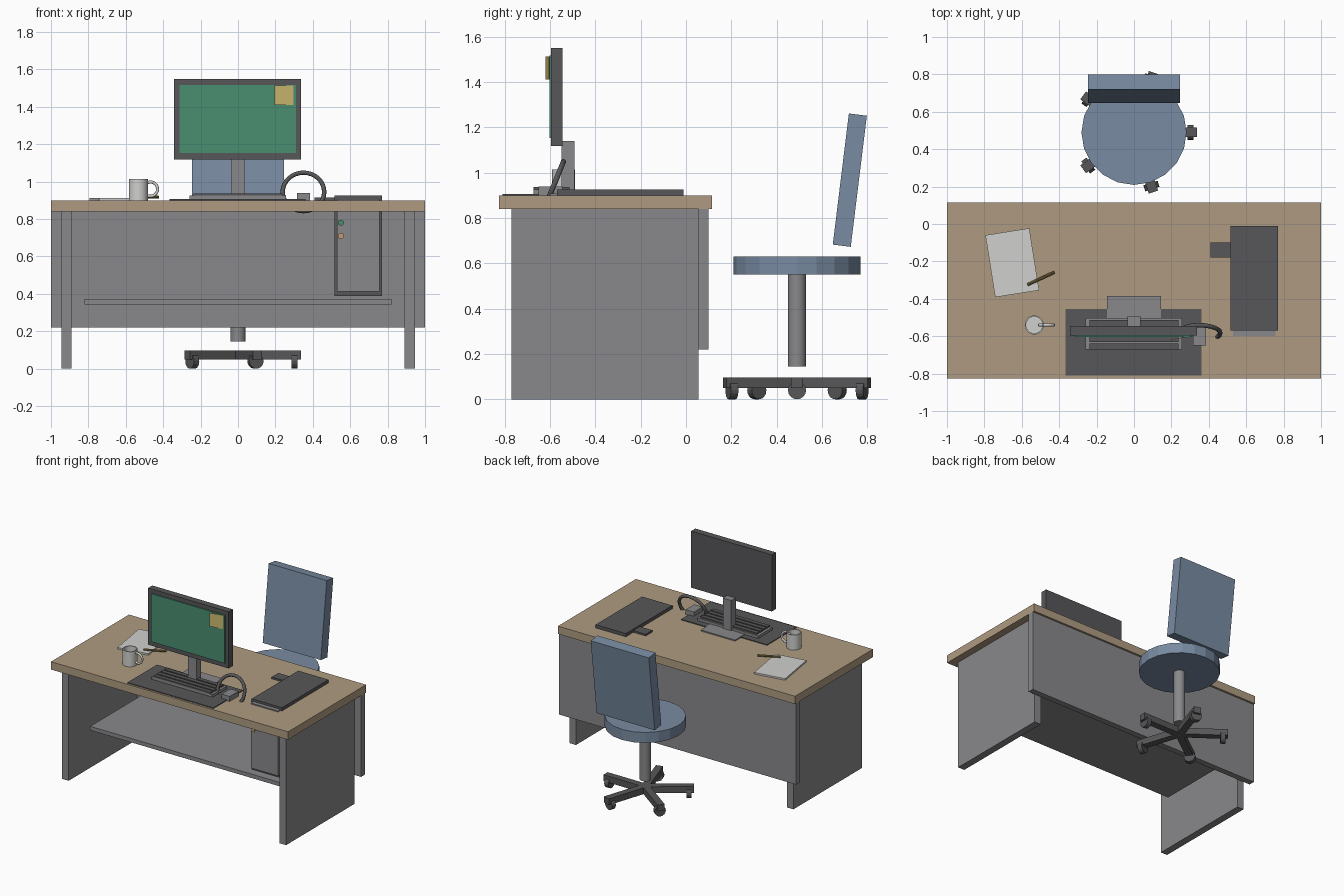
import bpy, bmesh, math
from mathutils import Matrix, Vector

if "Cube" in bpy.data.objects:
    bpy.data.objects.remove(bpy.data.objects["Cube"], do_unlink=True)


def material(name, rgb):
    m = bpy.data.materials.new(name)
    m.use_nodes = True
    m.diffuse_color = (*rgb, 1)
    m.node_tree.nodes["Principled BSDF"].inputs["Base Color"].default_value = (*rgb, 1)
    return m


WOOD = material("wood", (0.43, 0.33, 0.22))
GRAY = material("gray metal", (0.25, 0.25, 0.26))
DARK = material("dark plastic", (0.095, 0.095, 0.1))
BLUE = material("blue fabric", (0.19, 0.26, 0.36))
GREEN = material("green screen", (0.065, 0.27, 0.16))
YELLOW = material("yellow paper", (0.6, 0.48, 0.16))
WHITE = material("white", (0.63, 0.63, 0.61))
OLIVE = material("pencil olive", (0.23, 0.18, 0.06))
ORANGE = material("orange light", (0.55, 0.32, 0.17))


def finish(name, bm, mat, smooth=False):
    mesh = bpy.data.meshes.new(name)
    bmesh.ops.recalc_face_normals(bm, faces=bm.faces)
    bm.to_mesh(mesh)
    bm.free()
    mesh.materials.append(mat)
    ob = bpy.data.objects.new(name, mesh)
    bpy.context.collection.objects.link(ob)
    if smooth:
        bpy.ops.object.select_all(action='DESELECT')
        ob.select_set(True)
        bpy.context.view_layer.objects.active = ob
        bpy.ops.object.shade_smooth_by_angle(angle=math.radians(40))
    return ob


def turned_box(name, center, size, mat, angle=0, axis='Z'):
    bm = bmesh.new()
    place = Matrix.Translation(center) @ Matrix.Rotation(math.radians(angle), 4, axis)
    bmesh.ops.create_cube(bm, size=1, matrix=place @ Matrix.Diagonal((*size, 1)))
    return finish(name, bm, mat)


def box(name, x, y, z, mat):
    center = [(a + b) / 2 for a, b in (x, y, z)]
    return turned_box(name, center, [b - a for a, b in (x, y, z)], mat)


def cylinder(name, center, radius, depth, mat, sides, direction=(0, 0, 1), smooth=False):
    bm = bmesh.new()
    turn = Vector(direction).to_track_quat('Z', 'Y').to_matrix().to_4x4()
    bmesh.ops.create_cone(bm, cap_ends=True, segments=sides, radius1=radius, radius2=radius,
                          depth=depth, matrix=Matrix.Translation(center) @ turn)
    return finish(name, bm, mat, smooth)


def ring(name, center, major, minor, mat, tilt):
    """Torus standing in the xz plane, leaned back by tilt degrees."""
    bm = bmesh.new()
    place = Matrix.Translation(center) @ Matrix.Rotation(math.radians(90 - tilt), 4, 'X')
    n, k = 32, 10
    rows = []
    for i in range(n):
        a = math.tau * i / n
        rows.append([])
        for j in range(k):
            b = math.tau * j / k
            r = major + minor * math.cos(b)
            rows[i].append(bm.verts.new(place @ Vector((r * math.cos(a), r * math.sin(a), minor * math.sin(b)))))
    for i in range(n):
        p, q = rows[i], rows[(i + 1) % n]
        for j in range(k):
            bm.faces.new((p[j], q[j], q[(j + 1) % k], p[(j + 1) % k]))
    return finish(name, bm, mat, True)


# Desk
TOP = 0.9
box("desk_top", (-1, 1), (-0.825, 0.115), (0.84, TOP), WOOD)
for side, s in (("left", 1), ("right", -1)):
    box(f"{side}_side_panel", sorted((s * 0.89, s * 0.945)), (-0.77, 0.055), (0, 0.84), GRAY)
box("modesty_panel", (-1, 1), (0.055, 0.1), (0.22, 0.84), GRAY)
box("shelf", (-0.82, 0.82), (-0.61, 0.055), (0.343, 0.373), GRAY)

# Computer tower, passing up through the desk
box("tower_case", (0.515, 0.77), (-0.57, -0.01), (0.388, 0.925), DARK)
box("tower_front", (0.53, 0.757), (-0.6, -0.57), (0.412, 0.908), GRAY)
for name, z, mat in (("green_button", 0.78, GREEN), ("orange_button", 0.71, ORANGE)):
    cylinder(name, (0.55, -0.603, z), 0.016, 0.012, mat, 16, (0, -1, 0))
box("tower_plug", (0.41, 0.515), (-0.18, -0.1), (TOP, 0.914), DARK)

# Monitor
box("monitor_case", (-0.342, 0.338), (-0.595, -0.545), (1.118, 1.55), DARK)
box("screen", (-0.312, 0.31), (-0.603, -0.595), (1.152, 1.518), GREEN)
turned_box("sticky_note", (0.246, -0.611, 1.462), (0.103, 0.003, 0.103), YELLOW, 9)
box("monitor_column", (-0.035, 0.035), (-0.55, -0.493), (TOP, 1.14), GRAY)
box("monitor_foot", (-0.145, 0.145), (-0.62, -0.385), (TOP, 0.909), GRAY)

# Desk mat, keyboard, mouse and cable
box("desk_mat", (-0.365, 0.36), (-0.81, -0.455), (TOP, 0.906), DARK)
box("keyboard", (-0.258, 0.256), (-0.672, -0.502), (0.906, 0.926), GRAY)
for i in range(4):
    y = -0.672 + i * 0.042
    box(f"key_row_{i + 1}", (-0.238, 0.238), (y, y + 0.032), (0.926, 0.937), DARK)
box("mouse", (0.315, 0.385), (-0.65, -0.545), (TOP, 0.938), GRAY)
ring("cable_loop", (0.35, -0.583, 0.945), 0.111, 0.012, DARK, 22)

# Mug: cylinder with its top inset and pushed down
bm = bmesh.new()
bmesh.ops.create_cone(bm, cap_ends=True, segments=24, radius1=0.051, radius2=0.051, depth=0.115,
                      matrix=Matrix.Translation((-0.533, -0.54, 0.9575)))
bm.normal_update()
lid = max(bm.faces, key=lambda f: f.calc_center_median().z)
bmesh.ops.inset_region(bm, faces=[lid], thickness=0.007)
hole = bmesh.ops.extrude_face_region(bm, geom=[lid])["geom"]
bmesh.ops.translate(bm, vec=(0, 0, -0.1), verts=[v for v in hole if isinstance(v, bmesh.types.BMVert)])
if lid.is_valid:
    bmesh.ops.delete(bm, geom=[lid], context='FACES_ONLY')
finish("mug", bm, WHITE, True)
ring("mug_handle", (-0.468, -0.54, 0.96), 0.038, 0.008, WHITE, 0)

# Notebook and pencil
turned_box("notebook", (-0.651, -0.207, 0.906), (0.238, 0.336, 0.012), WHITE, 9)
pencil_dir = Matrix.Rotation(math.radians(25), 3, 'Z') @ Vector((1, 0, 0))
cylinder("pencil", (-0.497, -0.291, 0.917), 0.008, 0.16, OLIVE, 8, pencil_dir)

# Chair
CY = 0.49
cylinder("seat", (0, CY, 0.59), 0.281, 0.08, BLUE, 20)
turned_box("backrest", (0, 0.723, 0.967), (0.49, 0.08, 0.583), BLUE, -7, 'X')
cylinder("chair_column", (0, CY, 0.3475), 0.04, 0.405, GRAY, 20, smooth=True)
for i in range(5):
    a = i * 72
    out = Matrix.Rotation(math.radians(a), 3, 'Z') @ Vector((1, 0, 0))
    hub = Vector((0, CY, 0))
    turned_box(f"chair_arm_{i + 1}", hub + out * 0.168 + Vector((0, 0, 0.073)), (0.336, 0.052, 0.048), DARK, a)
    cylinder(f"caster_{i + 1}", hub + out * 0.302 + Vector((0, 0, 0.04)), 0.04, 0.034, DARK, 16, out)
